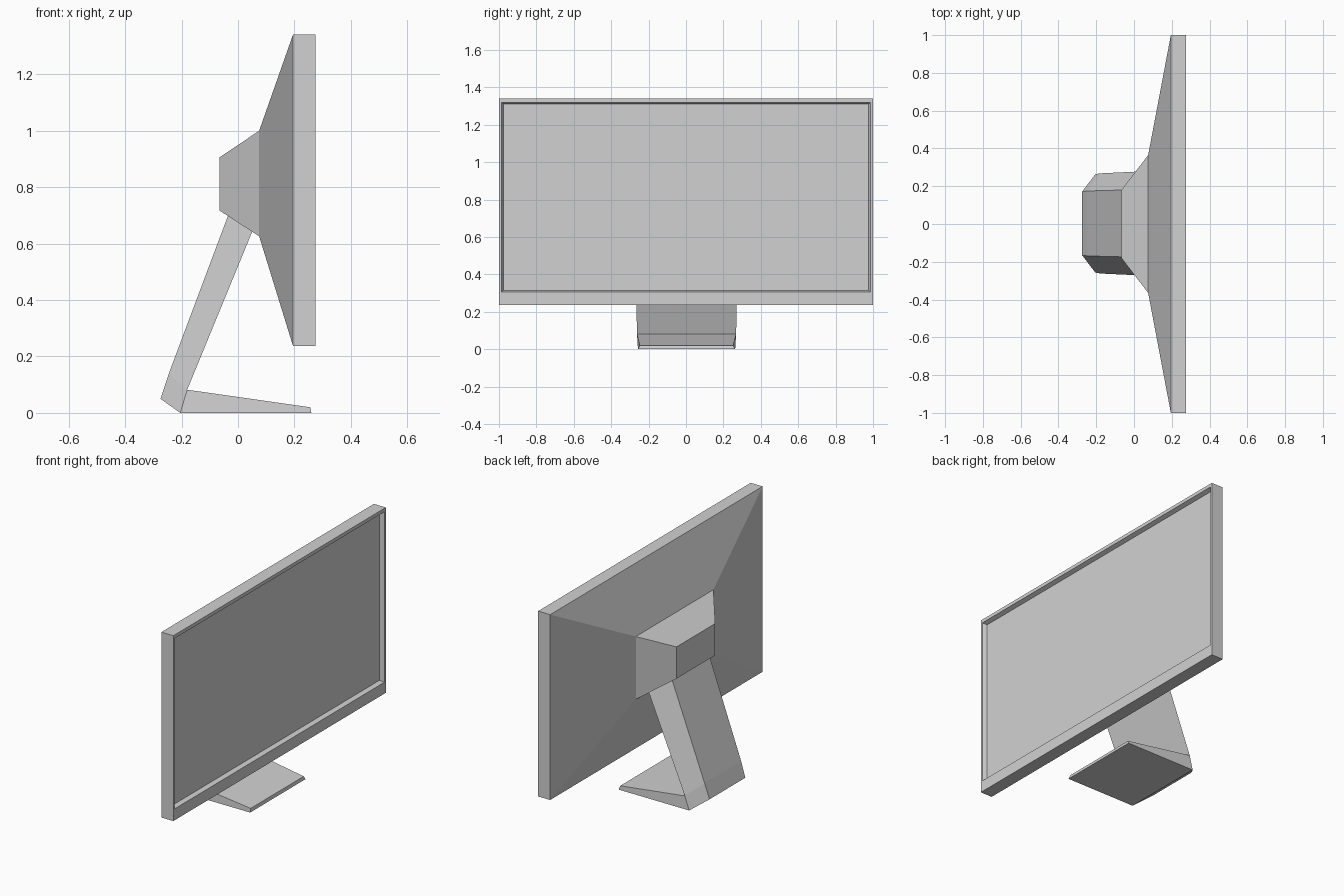
import bpy, bmesh

if "Cube" in bpy.data.objects:
    bpy.data.objects.remove(bpy.data.objects["Cube"])

grey = bpy.data.materials.new("light grey plastic")
grey.diffuse_color = (0.64, 0.64, 0.64, 1)
grey.use_nodes = True
grey.node_tree.nodes["Principled BSDF"].inputs["Base Color"].default_value = grey.diffuse_color


def loft(name, rings):
    """Skin a closed solid through a row of four-cornered rings."""
    bm = bmesh.new()
    loops = [[bm.verts.new(p) for p in ring] for ring in rings]
    for a, b in zip(loops, loops[1:]):
        for i in range(4):
            j = (i + 1) % 4
            bm.faces.new((a[i], a[j], b[j], b[i]))
    bm.faces.new(loops[0][::-1])
    bm.faces.new(loops[-1])
    bmesh.ops.recalc_face_normals(bm, faces=bm.faces[:])
    mesh = bpy.data.meshes.new(name)
    bm.to_mesh(mesh)
    bm.free()
    mesh.materials.append(grey)
    obj = bpy.data.objects.new(name, mesh)
    bpy.context.collection.objects.link(obj)
    return obj


def rect(x, half, z0, z1):
    """Upright rectangle facing along x."""
    return [(x, -half, z0), (x, half, z0), (x, half, z1), (x, -half, z1)]


def strip(a, wa, b, wb, shift=0.003):
    """Ring between two crosswise edges at (x, z) points a and b."""
    return [(a[0], shift - wa, a[1]), (a[0], shift + wa, a[1]),
            (b[0], shift + wb, b[1]), (b[0], shift - wb, b[1])]


# Rear hub, tapered back cover, frame and recessed screen
loft("monitor_housing", [
    rect(-0.065, 0.182, 0.717, 0.906),
    rect(0.075, 0.365, 0.626, 1.0),
    rect(0.195, 1.0, 0.237, 1.341),
    rect(0.274, 1.0, 0.237, 1.341),
    rect(0.274, 0.987, 0.305, 1.32),
    rect(0.249, 0.976, 0.314, 1.311),
])

# Leaning neck, narrower at the rear, with a bent heel
loft("stand_neck", [
    strip((0.07, 0.69), 0.277, (-0.02, 0.74), 0.178),
    strip((-0.18, 0.082), 0.265, (-0.245, 0.14), 0.172),
    strip((-0.205, 0.0), 0.26, (-0.275, 0.05), 0.168),
])

# Wedge-shaped foot
loft("stand_foot", [
    strip((-0.205, 0.0), 0.26, (-0.18, 0.082), 0.265),
    strip((0.26, 0.0), 0.26, (0.256, 0.02), 0.25),
])
